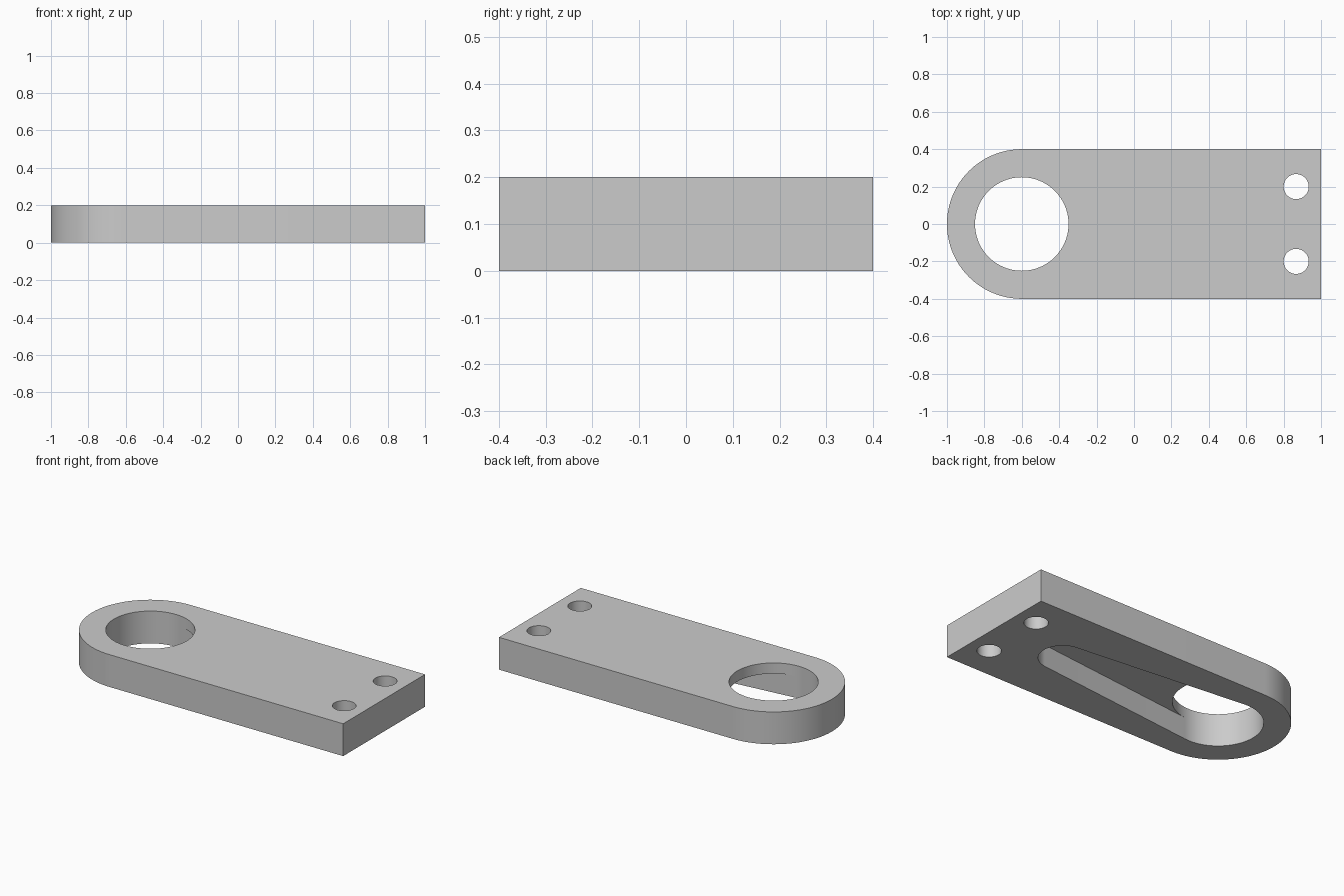
import bpy
import bmesh
from math import acos, cos, sin, pi

cube = bpy.data.objects.get("Cube")
if cube:
    bpy.data.objects.remove(cube, do_unlink=True)

THICK, HALF_W = 0.2, 0.4
EYE_X, EYE_R = -0.6, 0.25          # large hole
TIP_X, TIP_R = 0.51, 0.134         # narrow end of the pocket
POCKET_DEPTH = 0.134

grey = bpy.data.materials.new("plain grey")
grey.use_nodes = True
grey.diffuse_color = (0.6, 0.6, 0.6, 1)
grey.node_tree.nodes["Principled BSDF"].inputs["Base Color"].default_value = grey.diffuse_color


def arc(cx, cy, r, start, end, n):
    """Points along an arc, both ends included."""
    steps = [start + (end - start) * i / n for i in range(n + 1)]
    return [(cx + r * cos(a), cy + r * sin(a)) for a in steps]


def prism(name, outline, z0, z1):
    """Extrude a counter-clockwise outline from z0 to z1."""
    bm = bmesh.new()
    base = bm.faces.new([bm.verts.new((x, y, z0)) for x, y in outline])
    top = bmesh.ops.extrude_face_region(bm, geom=[base], use_keep_orig=True)
    verts = [v for v in top["geom"] if isinstance(v, bmesh.types.BMVert)]
    bmesh.ops.translate(bm, verts=verts, vec=(0, 0, z1 - z0))
    bmesh.ops.recalc_face_normals(bm, faces=bm.faces)
    mesh = bpy.data.meshes.new(name)
    bm.to_mesh(mesh)
    bm.free()
    mesh.materials.append(grey)
    obj = bpy.data.objects.new(name, mesh)
    bpy.context.collection.objects.link(obj)
    return obj


def cut(target, cutter):
    cutter.hide_render = True
    mod = target.modifiers.new("cut", 'BOOLEAN')
    mod.operation = 'DIFFERENCE'
    mod.solver = 'EXACT'
    mod.object = cutter
    bpy.ops.object.modifier_apply(modifier=mod.name)
    bpy.data.objects.remove(cutter, do_unlink=True)


# Plate with one round end and one square end
outline = arc(EYE_X, 0, HALF_W, pi / 2, 3 * pi / 2, 64) + [(1, -HALF_W), (1, HALF_W)]
plate = prism("link_plate", outline, 0, THICK)
bpy.context.view_layer.objects.active = plate
plate.select_set(True)

# Large eye and two bolt holes, all the way through
for name, x, y, r, n in (("eye_cutter", EYE_X, 0, EYE_R, 96),
                         ("bolt_cutter_left", 0.867, 0.2, 0.067, 48),
                         ("bolt_cutter_right", 0.867, -0.2, 0.067, 48)):
    cut(plate, prism(name, arc(x, y, r, 0, 2 * pi, n)[:-1], -0.1, THICK + 0.1))

# Tapered pocket in the underside, tangent to the eye and to its round tip
a = acos((EYE_R - TIP_R) / (TIP_X - EYE_X))
eye_side = [(EYE_X + EYE_R * cos(a), s * EYE_R * sin(a)) for s in (1, -1)]
pocket = [eye_side[0], (EYE_X, 0), eye_side[1]] + arc(TIP_X, 0, TIP_R, -a, a, 40)
cut(plate, prism("pocket_cutter", pocket, -0.1, POCKET_DEPTH))

bpy.ops.object.shade_smooth_by_angle(angle=pi / 6)
